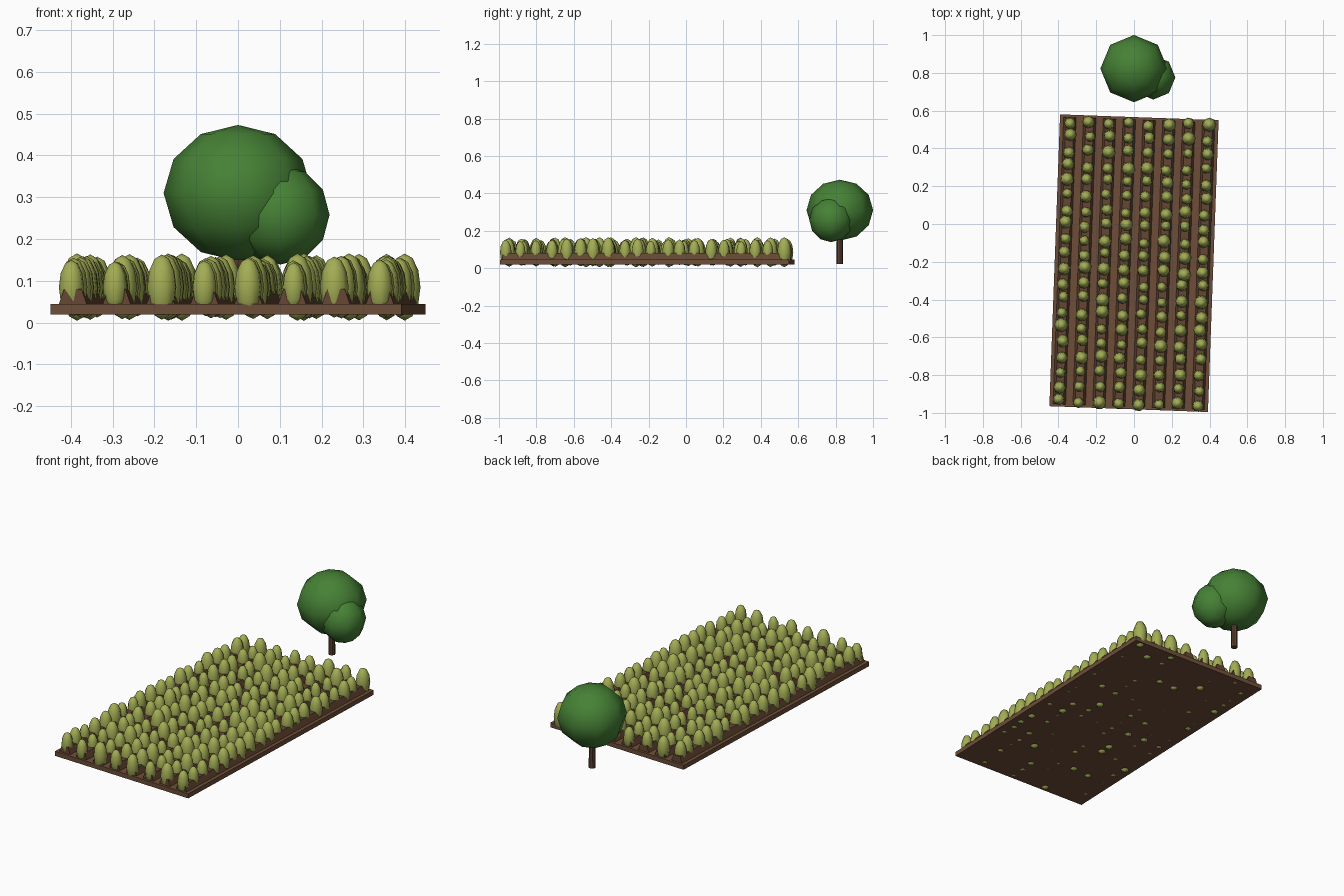
import bpy
import bmesh
import math
import random
from mathutils import Matrix, Vector

random.seed(7)
if "Cube" in bpy.data.objects:
    bpy.data.objects.remove(bpy.data.objects["Cube"], do_unlink=True)


def material(name, rgb):
    mat = bpy.data.materials.new(name)
    mat.use_nodes = True
    mat.diffuse_color = (*rgb, 1)
    mat.node_tree.nodes["Principled BSDF"].inputs["Base Color"].default_value = (*rgb, 1)
    return mat


soil = material("soil brown", (0.156, 0.076, 0.040))
furrow = material("dark soil", (0.130, 0.062, 0.033))
crop = material("crop green", (0.366, 0.418, 0.090))
leaf = material("leaf green", (0.061, 0.220, 0.036))
bark = material("bark brown", (0.110, 0.052, 0.028))

# The whole field is turned slightly about its centre
FIELD = Matrix.Translation((0, -0.2075, 0)) @ Matrix.Rotation(math.radians(-2.1), 4, "Z")
ROWS, PER_ROW, SPACING = 8, 20, 0.105


def finish(bm, name, mat, smooth=False, matrix=None):
    mesh = bpy.data.meshes.new(name)
    bm.to_mesh(mesh)
    bm.free()
    mesh.materials.append(mat)
    if smooth:
        mesh.shade_smooth()
    obj = bpy.data.objects.new(name, mesh)
    if matrix:
        obj.matrix_world = matrix
    bpy.context.collection.objects.link(obj)
    return obj


def ball(bm, centre, radius, half_height, segments, rings, turn=0.0):
    place = (Matrix.Translation(centre) @ Matrix.Rotation(turn, 4, "Z")
             @ Matrix.Diagonal((radius, radius, half_height, 1)))
    bmesh.ops.create_uvsphere(bm, u_segments=segments, v_segments=rings,
                              radius=1, matrix=place)


# Soil slab
bm = bmesh.new()
bmesh.ops.create_cube(bm, size=1, matrix=Matrix.Translation((0, 0, 0.0325))
                      @ Matrix.Diagonal((0.84, 1.546, 0.025, 1)))
finish(bm, "soil_bed", soil, matrix=FIELD)

for row in range(ROWS):
    x = (row - (ROWS - 1) / 2) * SPACING

    # Raised ridge: a trapezoid profile extruded along the row
    bm = bmesh.new()
    profile = [(-0.035, 0.04), (0.035, 0.04), (0.021, 0.08), (-0.021, 0.08)]
    face = bm.faces.new([bm.verts.new((x + px, -0.76, pz)) for px, pz in profile])
    side = bmesh.ops.extrude_face_region(bm, geom=[face])
    moved = [v for v in side["geom"] if isinstance(v, bmesh.types.BMVert)]
    bmesh.ops.translate(bm, verts=moved, vec=Vector((0, 1.52, 0)))
    if face.is_valid and not any(len(e.link_faces) == 1 for e in face.edges):
        pass
    else:
        bmesh.ops.holes_fill(bm, edges=bm.edges[:])
    bmesh.ops.recalc_face_normals(bm, faces=bm.faces[:])
    finish(bm, f"ridge_{row + 1}", furrow, matrix=FIELD)

    # Egg-shaped plants of varied size along the ridge
    bm = bmesh.new()
    for i in range(PER_ROW):
        y = -0.738 + 1.476 * i / (PER_ROW - 1)
        size = random.uniform(0.82, 1.16)
        centre = (x + random.uniform(-0.006, 0.006),
                  y + random.uniform(-0.012, 0.012), 0.085)
        ball(bm, centre, 0.033 * size, 0.07 * size, 8, 6, random.uniform(0, math.pi))
    finish(bm, f"plants_row_{row + 1}", crop, True, FIELD)

# Tree trunk
bm = bmesh.new()
bmesh.ops.create_cone(bm, cap_ends=True, segments=8, radius1=0.018, radius2=0.016,
                      depth=0.16, matrix=Matrix.Translation((0, 0.8225, 0.102)))
finish(bm, "tree_trunk", bark)

# Tree crown with a smaller lobe
bm = bmesh.new()
ball(bm, (0, 0.8225, 0.31), 0.178, 0.163, 8, 6)
finish(bm, "tree_crown", leaf, True)
bm = bmesh.new()
ball(bm, (0.102, 0.776, 0.258), 0.117, 0.119, 8, 6)
finish(bm, "tree_crown_lobe", leaf, True)
